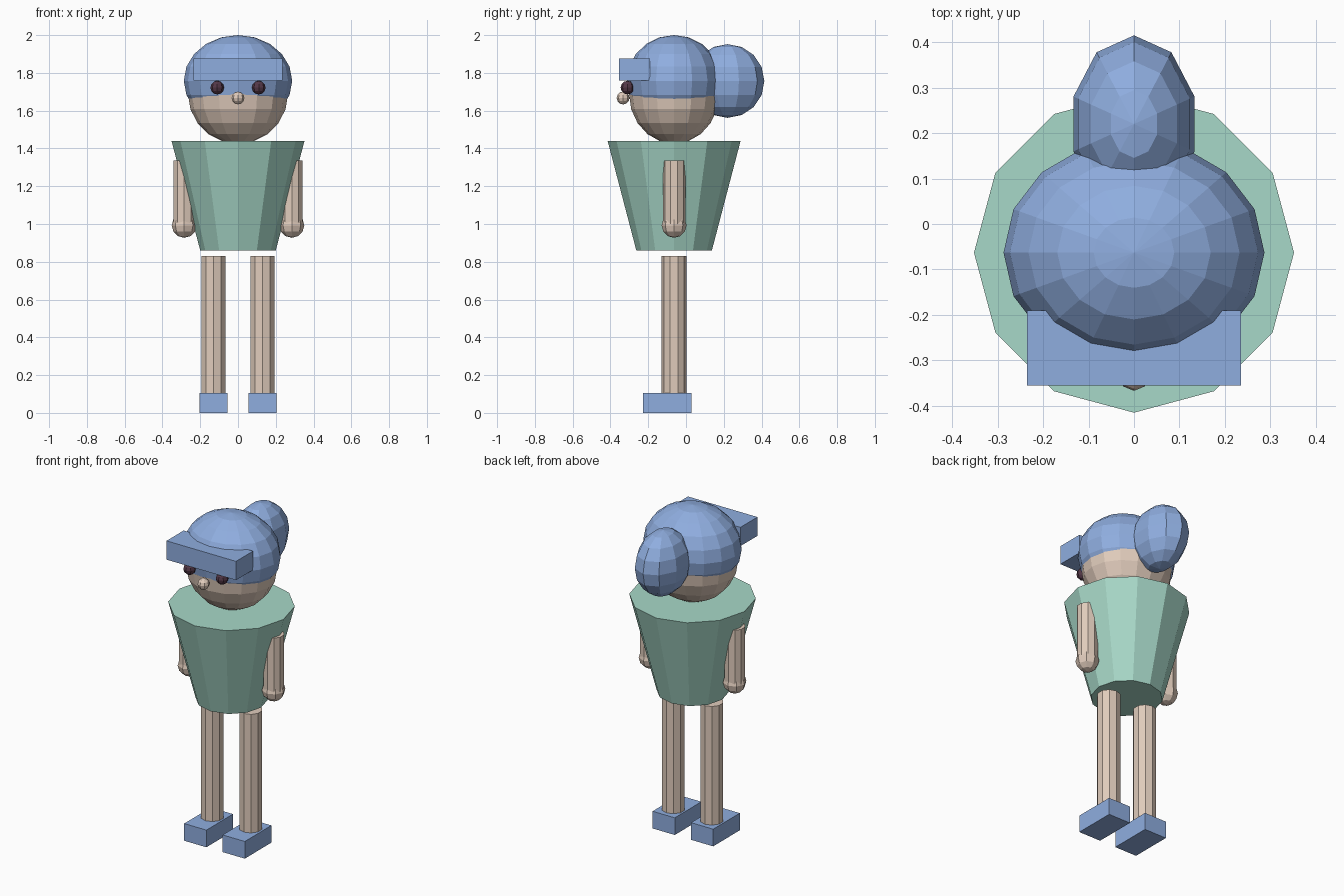
import bpy, bmesh
from mathutils import Matrix, Vector

cube = bpy.data.objects.get("Cube")
if cube:
    bpy.data.objects.remove(cube, do_unlink=True)


def material(name, rgb):
    m = bpy.data.materials.new(name)
    m.use_nodes = True
    m.diffuse_color = (*rgb, 1)
    m.node_tree.nodes["Principled BSDF"].inputs["Base Color"].default_value = (*rgb, 1)
    return m


BLUE = material("soft blue", (0.275, 0.42, 0.74))
SKIN = material("pale skin", (0.745, 0.60, 0.50))
GREEN = material("mint green", (0.39, 0.69, 0.58))
DARK = material("dark plum", (0.09, 0.04, 0.065))
BODY_Y = -0.063


def finish(name, bm, mat):
    mesh = bpy.data.meshes.new(name)
    bm.to_mesh(mesh)
    bm.free()
    mesh.materials.append(mat)
    obj = bpy.data.objects.new(name, mesh)
    bpy.context.collection.objects.link(obj)
    return obj


def ball(name, mat, center, radii, segments, rings):
    bm = bmesh.new()
    bmesh.ops.create_uvsphere(bm, u_segments=segments, v_segments=rings, radius=1,
                              matrix=Matrix.LocRotScale(Vector(center), None, Vector(radii)))
    return finish(name, bm, mat)


def column(name, mat, x, bottom, top, r_bottom, r_top, sides):
    bm = bmesh.new()
    bmesh.ops.create_cone(bm, cap_ends=True, segments=sides, radius1=r_bottom, radius2=r_top,
                          depth=top - bottom,
                          matrix=Matrix.Translation((x, BODY_Y, (bottom + top) / 2)))
    return finish(name, bm, mat)


def box(name, mat, low, high):
    low, high = Vector(low), Vector(high)
    bm = bmesh.new()
    bmesh.ops.create_cube(bm, size=1,
                          matrix=Matrix.LocRotScale((low + high) / 2, None, high - low))
    return finish(name, bm, mat)


# Head, hair and cap peak
ball("head", SKIN, (0, BODY_Y, 1.69), (0.265, 0.239, 0.265), 16, 10)
ball("hair", BLUE, (0, BODY_Y, 1.758), (0.287, 0.25, 0.242), 16, 10)
ball("hair_bun", BLUE, (0, 0.22, 1.757), (0.14, 0.195, 0.195), 10, 8)
box("visor", BLUE, (-0.235, -0.355, 1.76), (0.235, -0.19, 1.875))
ball("nose", SKIN, (0, -0.333, 1.667), (0.034, 0.034, 0.034), 8, 6)

# Tapered tunic
column("tunic", GREEN, 0, 0.86, 1.44, 0.2, 0.352, 12)

# Paired parts
for side, s in (("left", 1), ("right", -1)):
    ball(side + "_eye", DARK, (s * 0.11, -0.31, 1.722), (0.036, 0.036, 0.036), 8, 6)
    column(side + "_arm", SKIN, s * 0.285, 0.99, 1.335, 0.06, 0.06, 10)
    ball(side + "_hand", SKIN, (s * 0.285, BODY_Y, 0.993), (0.066, 0.066, 0.066), 8, 6)
    column(side + "_leg", SKIN, s * 0.13, 0.1, 0.83, 0.066, 0.066, 10)
    box(side + "_shoe", BLUE, (s * 0.13 - 0.075, -0.227, 0), (s * 0.13 + 0.075, 0.03, 0.105))
